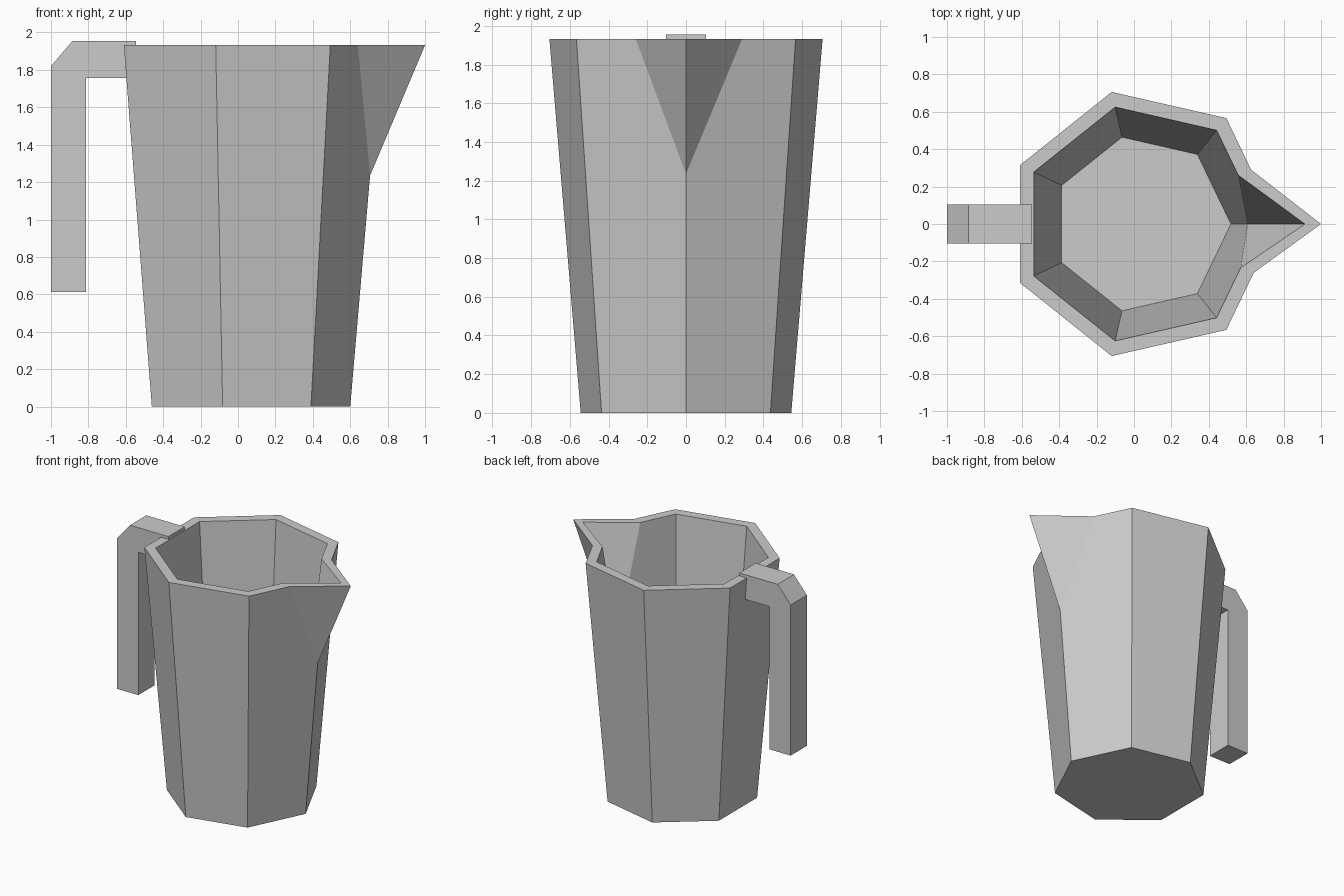
import bpy, bmesh
from math import cos, sin, tau

if "Cube" in bpy.data.objects:
    bpy.data.objects.remove(bpy.data.objects["Cube"])

SIDES, CX, TOP = 7, 0.042, 1.932


def make_object(name, bm):
    bmesh.ops.recalc_face_normals(bm, faces=bm.faces[:])
    mesh = bpy.data.meshes.new(name)
    bm.to_mesh(mesh)
    bm.free()
    obj = bpy.data.objects.new(name, mesh)
    bpy.context.collection.objects.link(obj)
    return obj


def shell(bm, r_low, z_low, r_top, tip_x, y_left, y_right, z_notch):
    """Tapered seven-sided skin with a pointed spout; returns its rim loop."""
    def ring(r, z):
        return [(CX + r * cos(tau * i / SIDES), r * sin(tau * i / SIDES), z)
                for i in range(SIDES)]

    top = ring(r_top, TOP)
    base = [bm.verts.new(p) for p in ring(r_low, z_low)]
    walls = [bm.verts.new(p) for p in top[1:]]

    def spout_side(corner, y):
        t = y / corner[1]
        return bm.verts.new((top[0][0] + (corner[0] - top[0][0]) * t, y, TOP))

    left, right = spout_side(top[1], y_left), spout_side(top[-1], y_right)
    tip = bm.verts.new((tip_x, 0, TOP))
    k = (z_notch - z_low) / (TOP - z_low)
    notch = bm.verts.new((CX + r_low + (r_top - r_low) * k, 0, z_notch))

    bm.faces.new(base)
    for i in range(1, SIDES - 1):
        bm.faces.new((base[i], base[i + 1], walls[i], walls[i - 1]))
    # Two front walls are cut away where the spout grows out
    bm.faces.new((base[0], base[1], walls[0], left, notch))
    bm.faces.new((base[-1], base[0], notch, right, walls[-1]))
    bm.faces.new((notch, left, tip))
    bm.faces.new((notch, tip, right))
    return [tip, left, *walls, right]


# Jug body: outer skin, inner skin, flat rim between them
bm = bmesh.new()
outer = shell(bm, 0.558, 0.0, 0.724, 1.0, 0.29, -0.26, 1.235)
inner = shell(bm, 0.476, 0.07, 0.641, 0.914, 0.262, -0.235, 1.08)
n = len(outer)
for i in range(n):
    j = (i + 1) % n
    bm.faces.new((outer[i], outer[j], inner[j], inner[i]))
make_object("jug_body", bm)

# Handle: hooked side profile extruded across y
profile = [(-0.545, 1.955), (-0.885, 1.955), (-1.0, 1.82), (-1.0, 0.613),
           (-0.812, 0.613), (-0.812, 1.757), (-0.545, 1.757)]
bm = bmesh.new()
face = bm.faces.new([bm.verts.new((x, -0.103, z)) for x, z in profile])
ext = bmesh.ops.extrude_face_region(bm, geom=[face])
bmesh.ops.translate(bm, vec=(0, 0.206, 0),
                    verts=[v for v in ext["geom"] if isinstance(v, bmesh.types.BMVert)])
make_object("handle", bm)
